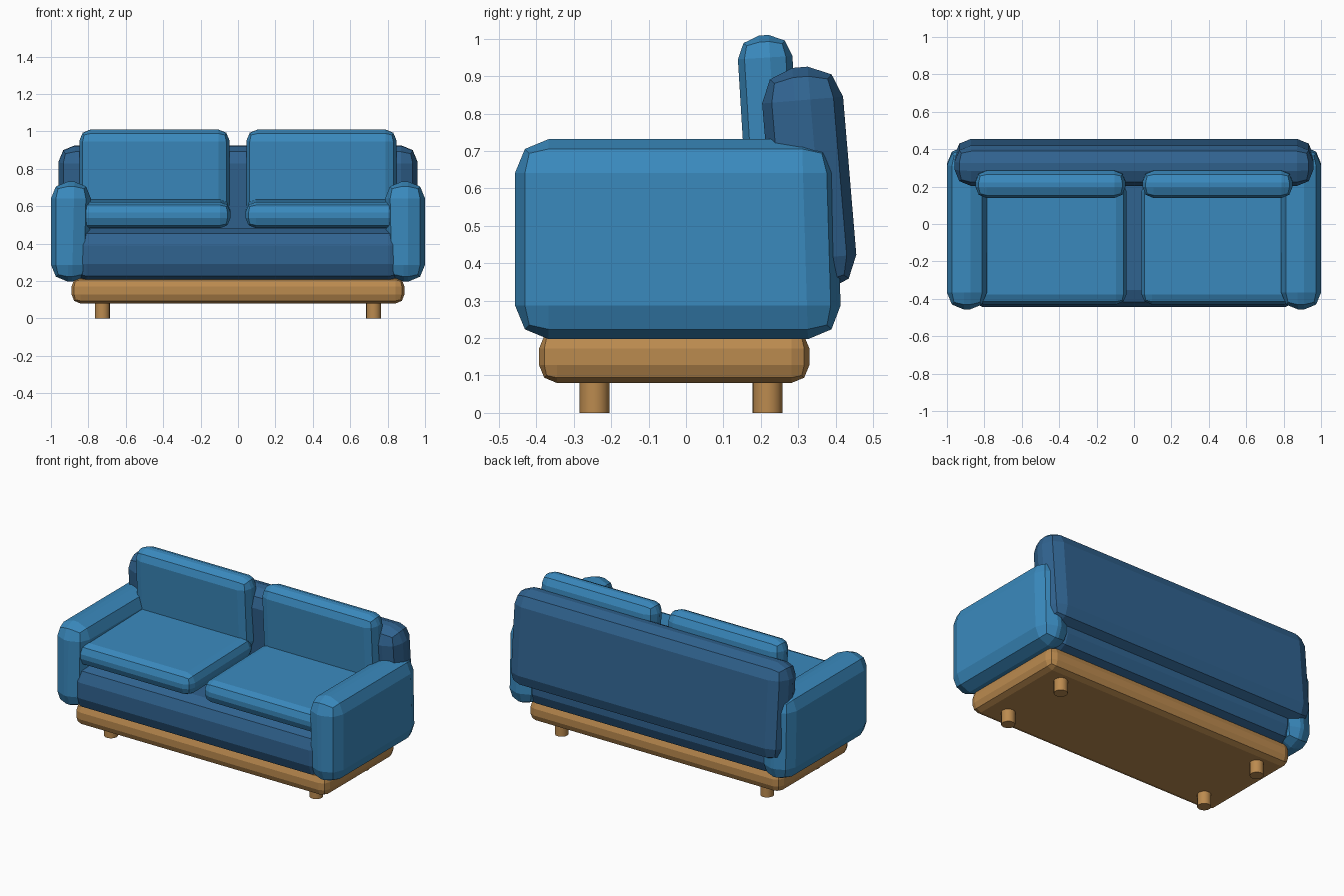
import bpy, bmesh
from math import radians
from mathutils import Matrix, Vector

if "Cube" in bpy.data.objects:
    bpy.data.objects.remove(bpy.data.objects["Cube"])


def material(name, color):
    m = bpy.data.materials.new(name)
    m.diffuse_color = (*color, 1)
    m.use_nodes = True
    m.node_tree.nodes["Principled BSDF"].inputs["Base Color"].default_value = m.diffuse_color
    return m


BLUE = material("blue_fabric", (0.042, 0.253, 0.515))
DARK = material("dark_blue_fabric", (0.030, 0.126, 0.28))
WOOD = material("wood", (0.50, 0.257, 0.078))


def soft_box(name, lo, hi, bevel, mat, tilt=0, adjust=None):
    """Box from corner lo to corner hi, edges rounded in two steps, tilted about x."""
    lo, hi = Vector(lo), Vector(hi)
    bm = bmesh.new()
    bmesh.ops.create_cube(bm, size=1)
    bmesh.ops.scale(bm, vec=hi - lo, verts=bm.verts)
    if adjust:
        adjust(bm)
    bmesh.ops.bevel(bm, geom=bm.edges[:], offset=bevel, segments=2,
                    profile=0.5, affect='EDGES')
    bmesh.ops.rotate(bm, verts=bm.verts, cent=(0, 0, 0),
                     matrix=Matrix.Rotation(radians(tilt), 3, 'X'))
    bmesh.ops.translate(bm, verts=bm.verts, vec=(lo + hi) / 2)
    mesh = bpy.data.meshes.new(name)
    bm.to_mesh(mesh)
    bm.free()
    mesh.materials.append(mat)
    ob = bpy.data.objects.new(name, mesh)
    bpy.context.collection.objects.link(ob)
    return ob


def both_sides(*args, **kw):
    """Right-hand part plus its mirror image across x = 0."""
    mod = soft_box(*args, **kw).modifiers.new("mirror", 'MIRROR')
    mod.use_mirror_merge = False


def arm_taper(bm):
    # back edge leans in at the top, inner face leans out at the bottom
    for v in bm.verts:
        if v.co.y > 0 and v.co.z > 0:
            v.co.y -= 0.016
        if v.co.x < 0 and v.co.z < 0:
            v.co.x += 0.012


# Wooden plinth and dark upholstered body
soft_box("base_frame", (-0.89, -0.393, 0.08), (0.89, 0.33, 0.22), 0.048, WOOD)
soft_box("seat_body", (-0.90, -0.443, 0.20), (0.90, 0.385, 0.48), 0.09, DARK)
soft_box("backrest", (-0.96, 0.221, 0.325), (0.96, 0.438, 0.925), 0.088, DARK, tilt=4.8)

# Arms and loose cushions
both_sides("arms", (0.785, -0.457, 0.197), (1.0, 0.416, 0.732), 0.09, BLUE, adjust=arm_taper)
both_sides("seat_cushions", (0.04, -0.43, 0.489), (0.86, 0.23, 0.629), 0.055, BLUE, tilt=1.3)
both_sides("back_cushions", (0.045, 0.149, 0.55), (0.848, 0.295, 1.01), 0.06, BLUE, tilt=3.5)

# Legs
for side, x in (("left", -0.725), ("right", 0.725)):
    for end, y in (("front", -0.245), ("back", 0.218)):
        bpy.ops.mesh.primitive_cylinder_add(vertices=16, radius=0.04, depth=0.09,
                                            location=(x, y, 0.045))
        leg = bpy.context.object
        leg.name = f"{end}_{side}_leg"
        leg.data.materials.append(WOOD)
        bpy.ops.object.shade_smooth_by_angle()
